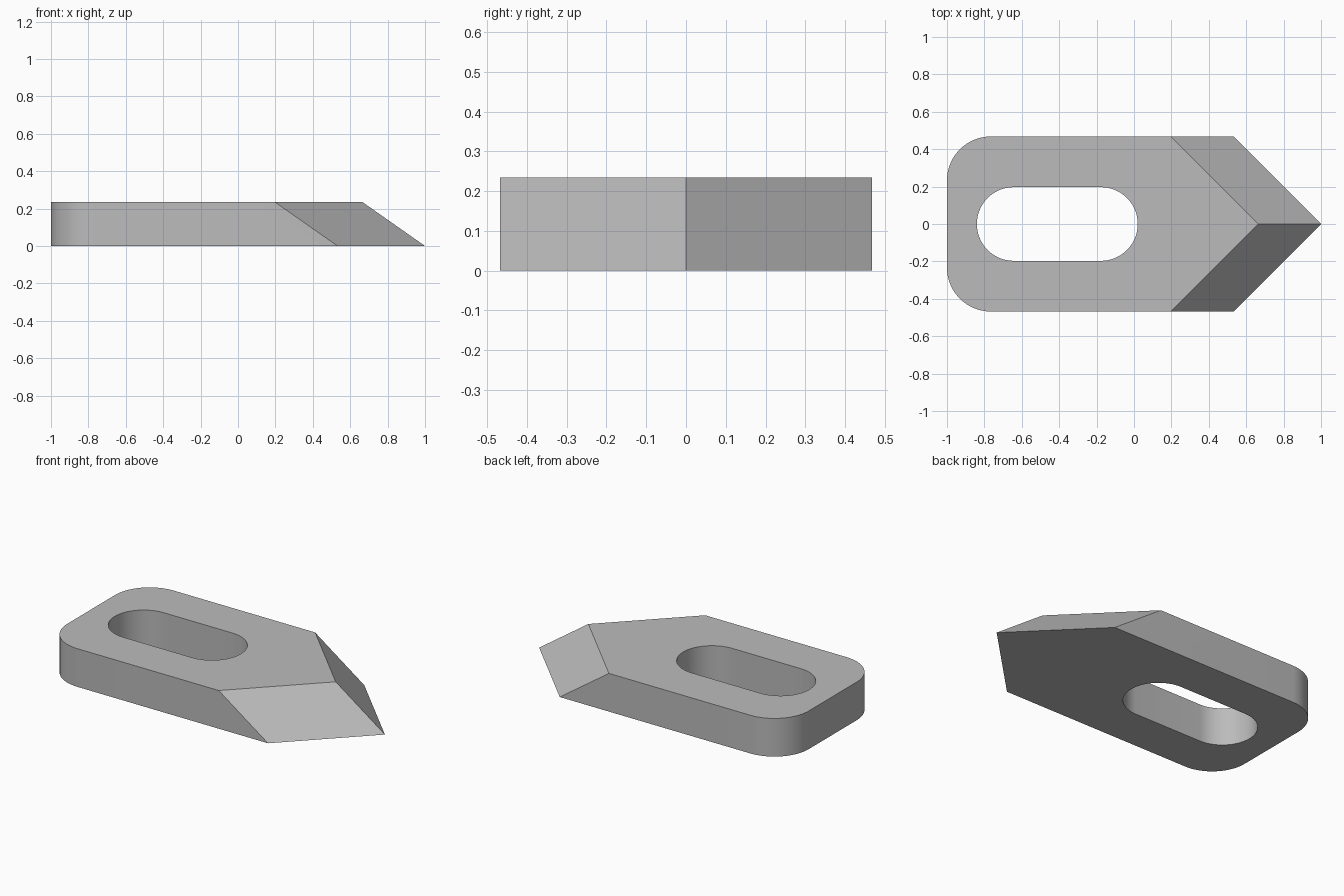
import bpy, bmesh
from math import sin, cos, pi

cube = bpy.data.objects.get("Cube")
if cube:
    bpy.data.objects.remove(cube, do_unlink=True)

HEIGHT = 0.235
HALF_WIDTH = 0.468
CORNER = 0.235
SLOT_RADIUS = 0.197
NOSE_SLOPE = 0.335      # how far the nose leans back at the top
STEPS = 16


def arc(cx, cy, r, start, end):
    """Points along a circular arc."""
    angles = [start + (end - start) * i / STEPS for i in range(STEPS + 1)]
    return [(cx + r * cos(a), cy + r * sin(a)) for a in angles]


# Half outline: nose, rounded rear corner, then back along the slot
nose = [(1, 0), (1 - HALF_WIDTH, HALF_WIDTH)]
corner = arc(-1 + CORNER, HALF_WIDTH - CORNER, CORNER, pi / 2, pi)
slot = (arc(-0.84 + SLOT_RADIUS, 0, SLOT_RADIUS, pi, pi / 2)
        + arc(0.02 - SLOT_RADIUS, 0, SLOT_RADIUS, pi / 2, 0))
outline = nose + corner + [(-1, 0)] + slot

# Half body: flat bottom, flat top with the nose set back, and walls
bm = bmesh.new()
bottom = [bm.verts.new((x, y, 0)) for x, y in outline]
top = [bm.verts.new((x - (NOSE_SLOPE if i < len(nose) else 0), y, HEIGHT))
       for i, (x, y) in enumerate(outline)]
bm.faces.new(top)
bm.faces.new(bottom[::-1])
for i in range(len(outline)):
    j = (i + 1) % len(outline)
    if abs(outline[i][1]) + abs(outline[j][1]) > 1e-6:   # leave the mirror plane open
        bm.faces.new((bottom[i], bottom[j], top[j], top[i]))
mesh = bpy.data.meshes.new("slotted_wedge_plate")
bm.to_mesh(mesh)
bm.free()

plate = bpy.data.objects.new("slotted_wedge_plate", mesh)
bpy.context.collection.objects.link(plate)

# Mirror to the other side
mirror = plate.modifiers.new("mirror", 'MIRROR')
mirror.use_axis = (False, True, False)
mirror.use_clip = True
mirror.merge_threshold = 0.0005

# Plain grey finish
grey = bpy.data.materials.new("plain_grey")
grey.use_nodes = True
colour = (0.5, 0.5, 0.5, 1)
grey.diffuse_color = colour
grey.node_tree.nodes["Principled BSDF"].inputs["Base Color"].default_value = colour
mesh.materials.append(grey)

# Smooth arcs, sharp edges
bpy.ops.object.select_all(action='DESELECT')
plate.select_set(True)
bpy.context.view_layer.objects.active = plate
bpy.ops.object.modifier_apply(modifier=mirror.name)
bpy.ops.object.shade_smooth_by_angle(angle=pi / 6)
